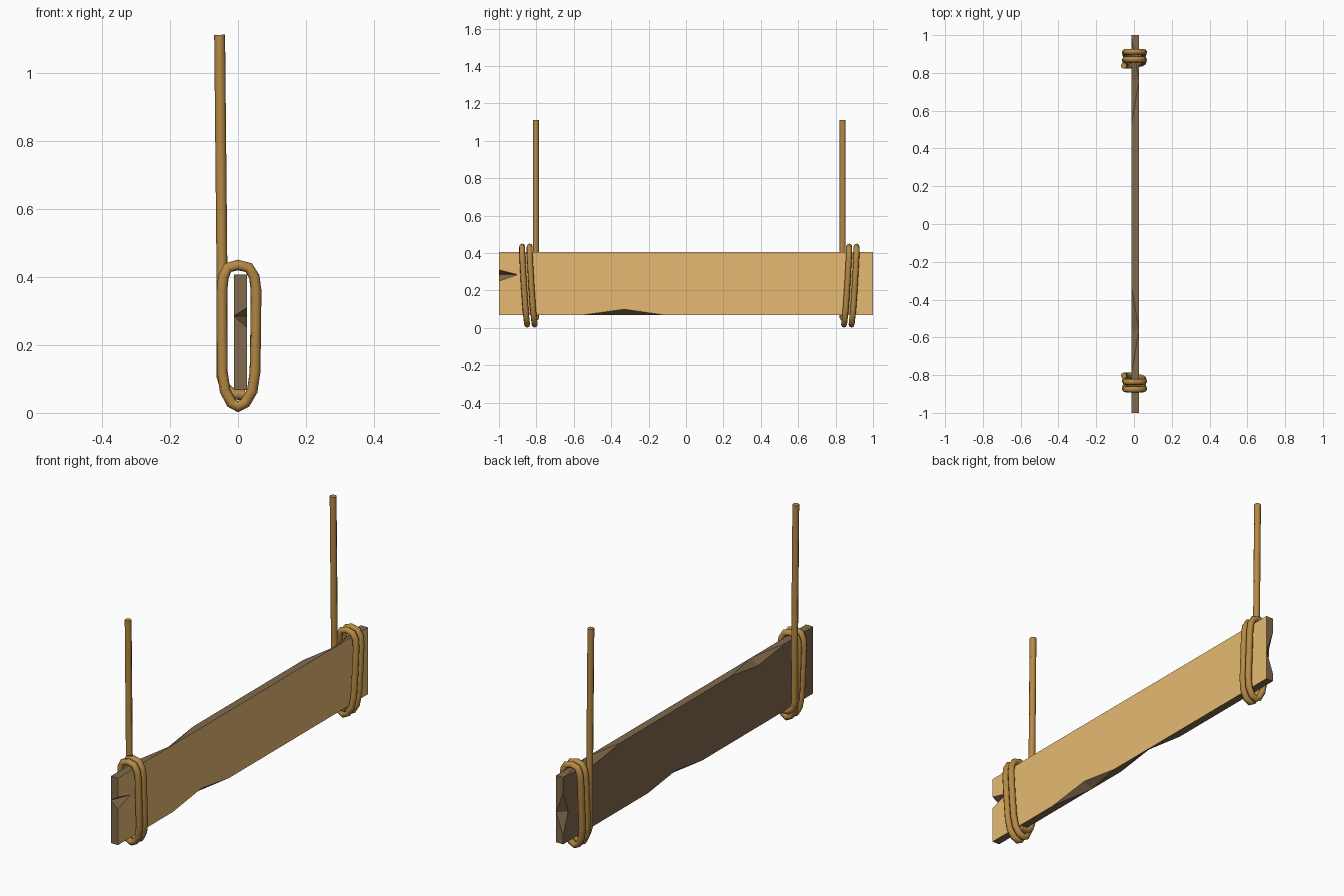
import bpy, bmesh, math

if "Cube" in bpy.data.objects:
    bpy.data.objects.remove(bpy.data.objects["Cube"])


def material(name, rgb):
    m = bpy.data.materials.new(name)
    m.diffuse_color = (*rgb, 1)
    m.use_nodes = True
    m.node_tree.nodes["Principled BSDF"].inputs["Base Color"].default_value = m.diffuse_color
    return m


wood = material("pale wood", (0.79, 0.491, 0.168))
dark_wood = material("dark wood", (0.22, 0.142, 0.074))
rope_brown = material("rope brown", (0.468, 0.254, 0.058))

# Board: paired outlines (y, z) for the +x face and the -x face; chips differ per side
XF, XB = 0.027, -0.012
outline = [  # +x point, -x point
    ((-1, .068), None), ((-.56, .068), None), ((-.33, .10), (-.33, .068)),
    ((-.11, .068), None), ((.10, .068), (.10, .098)), ((.32, .068), None),
    ((1, .068), None), ((1, .11), None), ((1, .22), (.96, .22)),
    ((1, .33), None), ((1, .407), None), ((.98, .407), None),
    ((.76, .407), (.76, .377)), ((.54, .407), None), ((-.34, .407), None),
    ((-.56, .407), (-.56, .377)), ((-.78, .407), None), ((-1, .407), None),
    ((-1, .31), None), ((-.9, .285), (-1, .285)), ((-1, .25), None),
]
bm = bmesh.new()
front = [bm.verts.new((XF, *f)) for f, b in outline]
back = [bm.verts.new((XB, *(b or f))) for f, b in outline]
bm.faces.new(front)
bm.faces.new(back[::-1])


def chipped(i):
    """Which side is cut at this outline point: 'f', 'b' or None."""
    f, b = outline[i]
    if b is None:
        return None
    return 'f' if f in ((-.33, .10), (-.9, .285)) else 'b'


n = len(outline)
for i in range(n):
    j = (i + 1) % n
    a, b, c, d = front[i], back[i], back[j], front[j]
    # each chip plane runs from its neighbours on the cut side to the uncut edge
    if chipped(j) == 'f' or chipped(i) == 'b':
        tris = [(a, b, c), (a, c, d)]
    elif chipped(j) == 'b' or chipped(i) == 'f':
        tris = [(a, b, d), (b, c, d)]
    else:
        tris = [(a, b, c, d)]
    for t in tris:
        bm.faces.new(t)
bmesh.ops.recalc_face_normals(bm, faces=bm.faces)
bmesh.ops.triangulate(bm, faces=[f for f in bm.faces if len(f.verts) > 4])
# pale face towards +x, dark wood on the edges, chips and reverse
for f in bm.faces:
    f.material_index = 0 if all(v.co.x > XF - .001 for v in f.verts) else 1
mesh = bpy.data.meshes.new("board")
bm.to_mesh(mesh)
bm.free()
mesh.materials.append(wood)
mesh.materials.append(dark_wood)
bpy.context.collection.objects.link(bpy.data.objects.new("board", mesh))


def rope(name, points, closed=False):
    cu = bpy.data.curves.new(name, 'CURVE')
    cu.dimensions = '3D'
    cu.bevel_depth = 0.016
    cu.bevel_resolution = 2
    cu.use_fill_caps = True
    s = cu.splines.new('POLY')
    s.points.add(len(points) - 1)
    for p, co in zip(s.points, points):
        p.co = (*co, 1)
    s.use_cyclic_u = closed
    cu.materials.append(rope_brown)
    ob = bpy.data.objects.new(name, cu)
    bpy.context.collection.objects.link(ob)
    bpy.ops.object.select_all(action='DESELECT')
    ob.select_set(True)
    bpy.context.view_layer.objects.active = ob
    bpy.ops.object.convert(target='MESH')
    bpy.ops.object.shade_smooth_by_angle(angle=math.radians(50))


# Loop profile (x, z) around the board
loop = [(0, .018), (.022, .03), (.042, .065), (.050, .12), (.052, .24), (.053, .36),
        (.048, .40), (.032, .427), (0, .435), (-.03, .427), (-.043, .40),
        (-.047, .36), (-.047, .24), (-.046, .12), (-.038, .065), (-.02, .03)]

for side, s, y0 in (("front", -1, .802), ("back", 1, .838)):
    # hanging rope, tail tucked under the board
    rope(side + "_hanging_rope",
         [(x, s * y0, z) for x, z in ((-.054, 1.112), (-.047, .40), (-.048, .11),
                                      (-.038, .075), (-.015, .055), (.02, .053))])
    # two loops leaning outwards at the top
    for k in range(2):
        rope(f"{side}_rope_loop_{k + 1}",
             [(x, s * (y0 + .002 + .04 * k + .032 * min(1, z / .4) ** .6), z)
              for x, z in loop], True)
